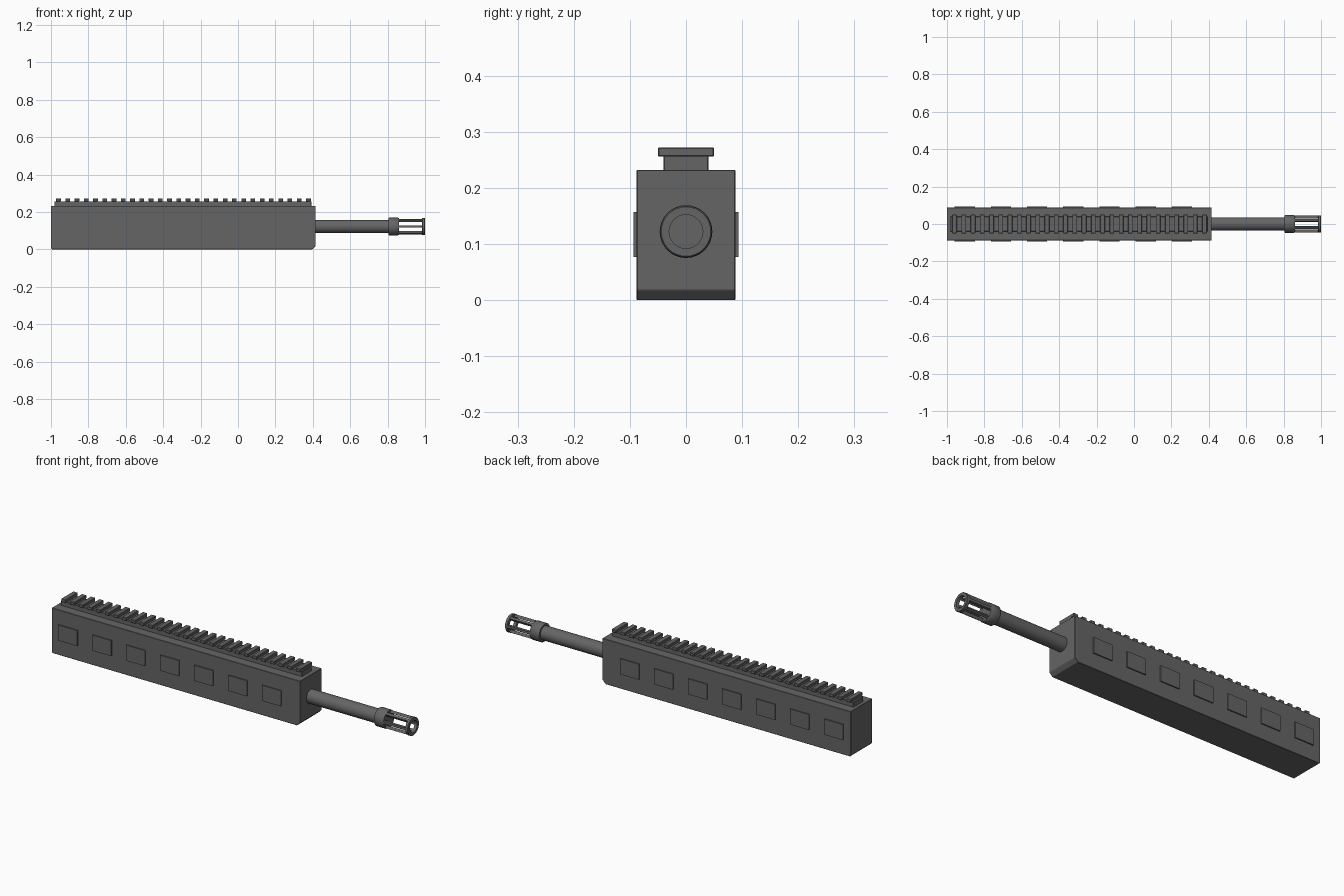
import bpy, bmesh, math
from mathutils import Matrix, Vector

cube = bpy.data.objects.get("Cube")
if cube:
    bpy.data.objects.remove(cube, do_unlink=True)

AXIS_Z = 0.122          # height of the barrel axis
SIDES = 32

grey = bpy.data.materials.new("dark_grey_metal")
grey.use_nodes = True
colour = (0.13, 0.13, 0.133, 1)
grey.diffuse_color = colour
grey.node_tree.nodes["Principled BSDF"].inputs["Base Color"].default_value = colour


def finish(name, bm, bevel=0, smooth=False):
    bmesh.ops.recalc_face_normals(bm, faces=bm.faces)
    mesh = bpy.data.meshes.new(name)
    bm.to_mesh(mesh)
    bm.free()
    mesh.materials.append(grey)
    ob = bpy.data.objects.new(name, mesh)
    bpy.context.collection.objects.link(ob)
    if bevel:
        mod = ob.modifiers.new("edge_bevel", "BEVEL")
        mod.width = bevel
        mod.segments = 1
    if smooth:
        bpy.ops.object.select_all(action="DESELECT")
        bpy.context.view_layer.objects.active = ob
        ob.select_set(True)
        bpy.ops.object.shade_smooth_by_angle(angle=math.radians(35))
    return ob


def add_box(bm, low, high, turn=Matrix()):
    low, high = Vector(low), Vector(high)
    place = turn @ Matrix.Translation((low + high) / 2) @ Matrix.Diagonal((*(high - low), 1))
    bmesh.ops.create_cube(bm, size=1, matrix=place)


def lathe(name, profile):
    """Spin (x, radius) points about the barrel axis."""
    bm = bmesh.new()
    verts = [bm.verts.new((x, 0, AXIS_Z + r)) for x, r in profile]
    edges = [bm.edges.new(pair) for pair in zip(verts, verts[1:])]
    bmesh.ops.spin(bm, geom=verts + edges, cent=(0, 0, AXIS_Z), axis=(1, 0, 0),
                   angle=math.tau, steps=SIDES)
    bmesh.ops.remove_doubles(bm, verts=bm.verts, dist=1e-5)
    return finish(name, bm, smooth=True)


# Handguard body: side profile extruded across, chamfered at the lower front end
bm = bmesh.new()
outline = [(-0.995, 0), (0.397, 0), (0.415, 0.018), (0.415, 0.232), (-1, 0.232), (-1, 0.005)]
side = bm.faces.new([bm.verts.new((x, -0.088, z)) for x, z in outline])
out = bmesh.ops.extrude_face_region(bm, geom=[side])
bmesh.ops.translate(bm, vec=(0, 0.176, 0),
                    verts=[g for g in out["geom"] if isinstance(g, bmesh.types.BMVert)])
finish("handguard_body", bm, bevel=0.0015)

# Raised plates along both flanks
bm = bmesh.new()
for i in range(7):
    x = -0.905 + 0.1935 * i
    for s in (-1, 1):
        ends = sorted((s * 0.086, s * 0.094))
        add_box(bm, (x - 0.054, ends[0], 0.077), (x + 0.054, ends[1], 0.157))
finish("side_plates", bm)

# Top rail: base strip and cross ridges
bm = bmesh.new()
add_box(bm, (-0.982, -0.04, 0.23), (0.392, 0.04, 0.257))
finish("rail_base", bm, bevel=0.0015)

bm = bmesh.new()
for i in range(28):
    x = -0.96 + 0.0495 * i
    add_box(bm, (x - 0.0125, -0.05, 0.256), (x + 0.0125, 0.05, 0.272))
finish("rail_ridges", bm, bevel=0.0015)

# Barrel and muzzle fitting
lathe("barrel", [(0.4, 0), (0.4, 0.0355), (0.82, 0.0355), (0.82, 0)])
lathe("muzzle_collar", [(0.805, 0), (0.805, 0.045), (0.808, 0.047), (0.855, 0.047),
                        (0.86, 0.044), (0.86, 0)])
lathe("muzzle_ring", [(0.984, 0.03), (0.984, 0.044), (0.986, 0.046), (0.998, 0.046),
                      (1, 0.044), (1, 0.03), (0.984, 0.03)])

# Six prongs joining the collar to the ring
bm = bmesh.new()
for i in range(6):
    turn = Matrix.Translation((0, 0, AXIS_Z)) @ Matrix.Rotation(i * math.tau / 6, 4, "X")
    add_box(bm, (0.855, 0.03, -0.006), (0.988, 0.0445, 0.006), turn)
finish("muzzle_prongs", bm)
